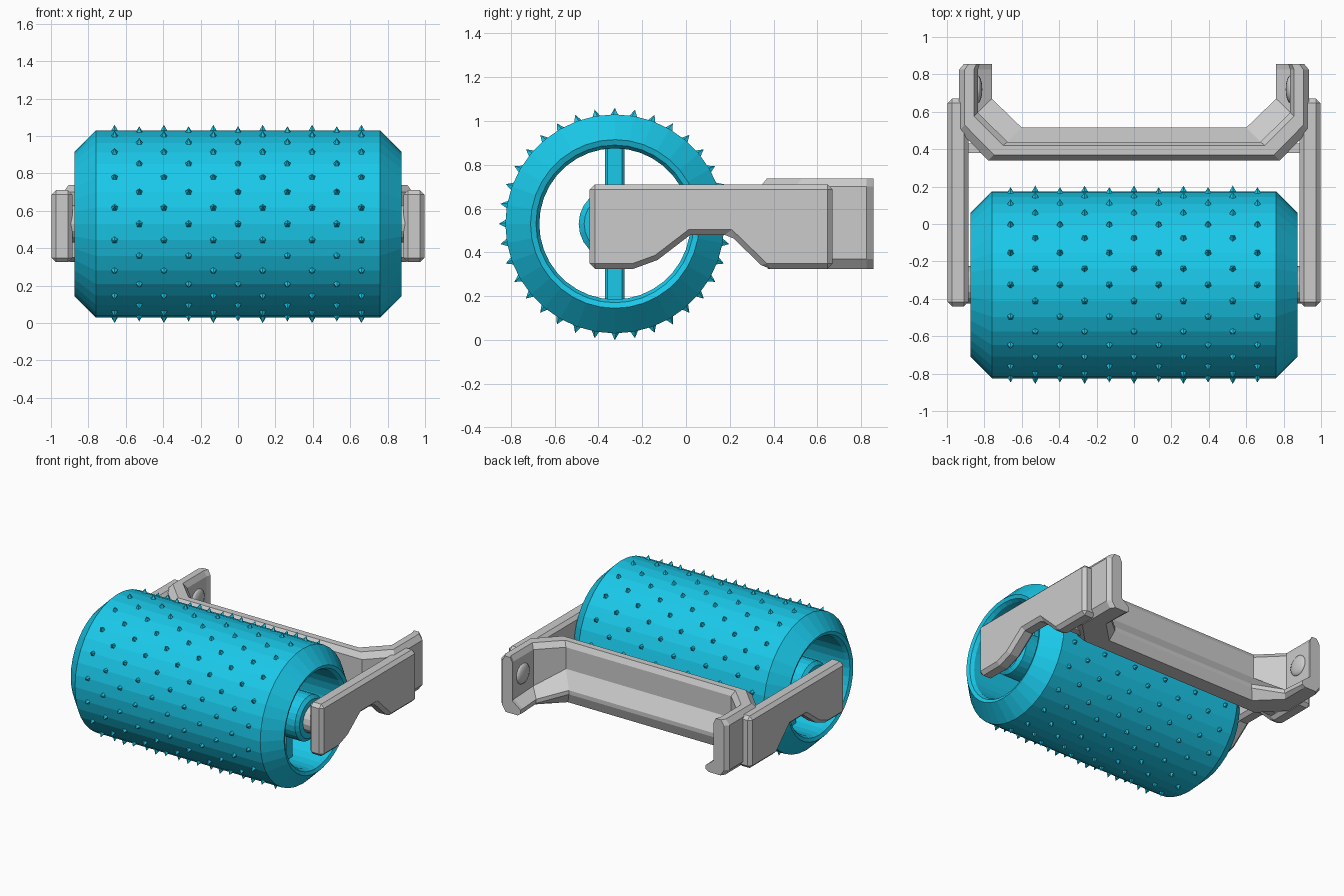
import bpy, bmesh
from math import radians, cos, sin, pi
from mathutils import Matrix, Vector

if "Cube" in bpy.data.objects:
    bpy.data.objects.remove(bpy.data.objects["Cube"])

CY, CZ, R = -0.325, 0.53, 0.5          # roller axis and radius
cyan = bpy.data.materials.new("cyan")
cyan.diffuse_color = (0.01, 0.58, 0.82, 1)
cyan.use_nodes = True
cyan.node_tree.nodes["Principled BSDF"].inputs["Base Color"].default_value = cyan.diffuse_color


def finish(name, bm, mat=None, bevel=0):
    bmesh.ops.recalc_face_normals(bm, faces=bm.faces)
    me = bpy.data.meshes.new(name)
    bm.to_mesh(me)
    bm.free()
    ob = bpy.data.objects.new(name, me)
    bpy.context.collection.objects.link(ob)
    if mat:
        me.materials.append(mat)
    if bevel:
        m = ob.modifiers.new("bevel", 'BEVEL')
        m.width, m.segments = bevel, 1
        m.limit_method, m.angle_limit = 'ANGLE', radians(40)
    return ob


def skin(bm, rings, closed):
    """Join rings of points with quads; cap the ends of an open run."""
    rows = [[bm.verts.new(p) for p in ring] for ring in rings]
    n = len(rows[0])
    for i in range(len(rows) - (0 if closed else 1)):
        a, b = rows[i], rows[(i + 1) % len(rows)]
        for j in range(n):
            bm.faces.new((a[j], a[(j + 1) % n], b[(j + 1) % n], b[j]))
    if not closed:
        bm.faces.new(rows[0])
        bm.faces.new(rows[-1])


def lathe(name, profile, sides, closed, mat=None):
    """Revolve (x, radius) points about the roller axis."""
    bm = bmesh.new()
    skin(bm, [[(x, CY + r * cos(2 * pi * k / sides), CZ + r * sin(2 * pi * k / sides))
               for k in range(sides)] for x, r in profile], closed)
    return finish(name, bm, mat)


def box(name, lo, hi, mat=None, bevel=0):
    bm = bmesh.new()
    lo, hi = Vector(lo), Vector(hi)
    size = Vector([abs(c) for c in hi - lo])
    bmesh.ops.create_cube(bm, size=1, matrix=Matrix.Translation((lo + hi) / 2)
                          @ Matrix.Diagonal((*size, 1)))
    return finish(name, bm, mat, bevel)


# Hollow drum with tapered ends
lathe("roller_drum", [(-.84, .345), (-.865, .36), (-.875, .385), (-.76, R), (.76, R),
                      (.875, .385), (.865, .36), (.84, .345)], 36, True, cyan)

# Staggered rings of small spikes
bm = bmesh.new()
for col in range(11):
    for k in range(18):
        a = radians(20 * k + (10 if col % 2 == 0 else 0))
        d = Vector((0, cos(a), sin(a)))
        pos = Vector(((col - 5) * 0.132, CY, CZ)) + d * 0.51
        bmesh.ops.create_cone(bm, cap_ends=True, segments=5, radius1=0.024, radius2=0,
                              depth=0.04, matrix=Matrix.Translation(pos)
                              @ d.to_track_quat('Z', 'Y').to_matrix().to_4x4())
finish("roller_spikes", bm, cyan)

# Central hub
hub = lathe("roller_hub", [(-.83, .14), (-.81, .165), (.81, .165), (.83, .14)], 24, False, cyan)

ARM = [(-.44, .325), (-.24, .325), (-.13, .365), (.02, .48), (.2, .48),
       (.36, .325), (.67, .325), (.67, .71), (-.44, .71)]

for s, side in ((1, "right"), (-1, "left")):
    # Vertical spokes holding the drum
    for v, part in ((1, "upper"), (-1, "lower")):
        box(f"{part}_spoke_{side}", (s * .55, CY - .045, CZ + v * .14),
            (s * .65, CY + .045, CZ + v * .36), cyan, .012)

    # Axle pin between hub and arm
    lathe(f"axle_pin_{side}", [(s * .80, .1), (s * .92, .1)], 16, False)

    # Notched side arm with chamfered edges
    bm = bmesh.new()
    skin(bm, [[(s * x, y, z) for y, z in ARM] for x in (.885, .998)], False)
    finish(f"side_arm_{side}", bm, bevel=.024)

    # Strut tying arm to crossbar
    box(f"strut_{side}", (s * .74, .38, .35), (s * .91, .43, .46))

    # Domed bolt head on the inside of the mount
    bm = bmesh.new()
    bmesh.ops.create_uvsphere(bm, u_segments=16, v_segments=8, radius=1,
                              matrix=Matrix.Translation((s * .836, .72, .57))
                              @ Matrix.Diagonal((.025, .075, .075, 1)))
    bolt = finish(f"bolt_{side}", bm)
    bolt.data.shade_smooth()

# U-shaped mount: wall with sloped lip. Stations: outer x, y, inner x, y, foot z, lip z
HALF = [(.91, .855, .76, .855, .42, .37), (.935, .825, .76, .825, .42, .37),
        (.935, .50, .76, .67, .43, .38), (.78, .34, .60, .515, .54, .43)]
stations = [(1, st) for st in HALF] + [(-1, st) for st in reversed(HALF)]
rings = []
for s, (ox, oy, ix, iy, foot, lip) in stations:
    section = [(0, .37), (0, .70), (.17, .738), (.45, .738), (.57, .70), (.57, foot),
               (1, lip), (1, lip - .03), (.85, .325), (.2, .325)]
    rings.append([(s * (ox + (ix - ox) * t), oy + (iy - oy) * t, z) for t, z in section])
bm = bmesh.new()
skin(bm, rings, False)
finish("rear_mount", bm)
